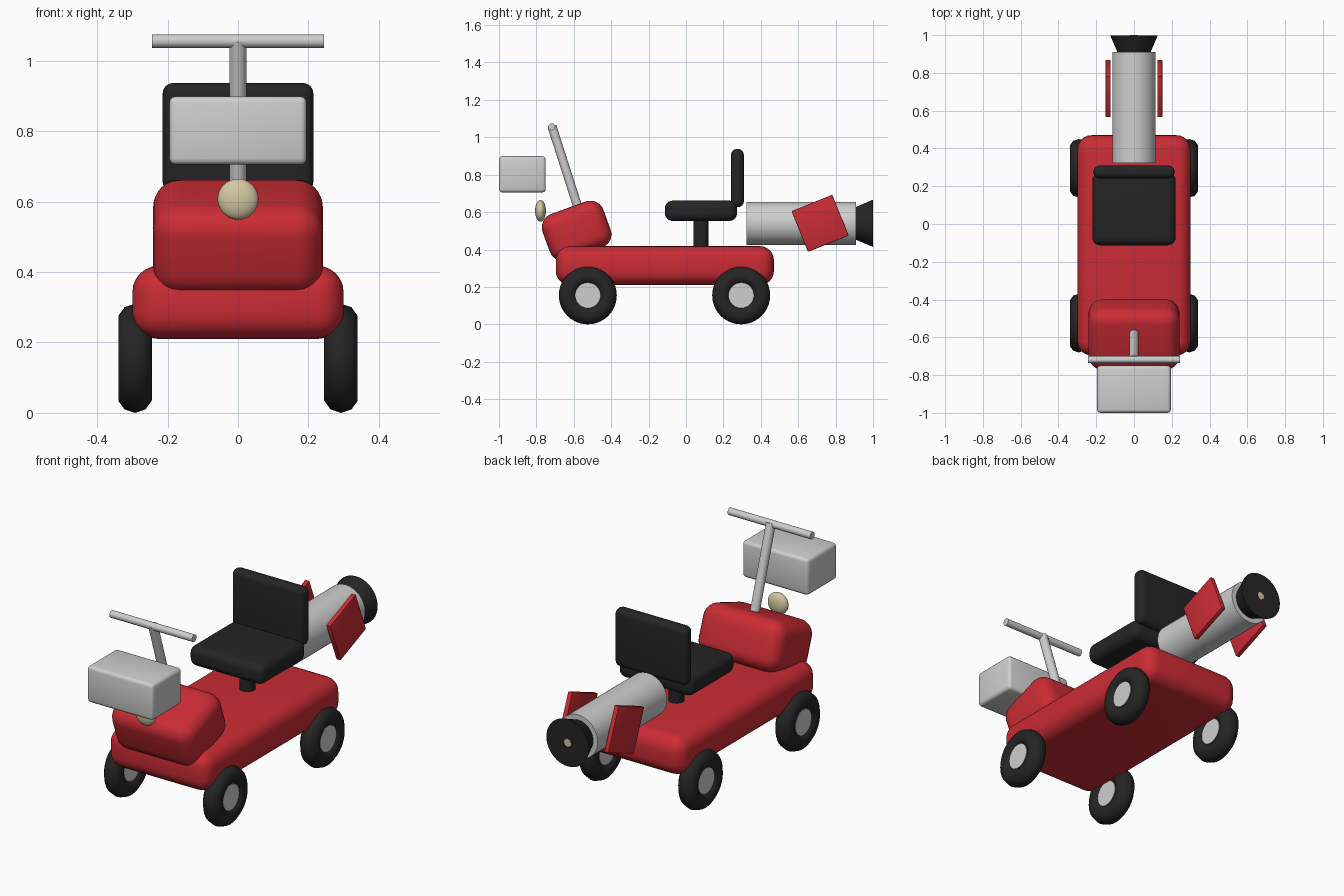
import bpy, math
from mathutils import Vector

if "Cube" in bpy.data.objects:
    bpy.data.objects.remove(bpy.data.objects["Cube"])


def material(name, rgb):
    m = bpy.data.materials.new(name)
    m.diffuse_color = (*rgb, 1)
    m.use_nodes = True
    m.node_tree.nodes["Principled BSDF"].inputs["Base Color"].default_value = m.diffuse_color
    return m


RED = material("red paint", (0.60, 0.025, 0.035))
GREY = material("light grey metal", (0.62, 0.62, 0.62))
BLACK = material("black rubber", (0.018, 0.018, 0.018))
CREAM = material("cream lamp", (0.66, 0.58, 0.36))


def finish(name, mat, angle=40):
    ob = bpy.context.object
    ob.name = name
    ob.data.materials.append(mat)
    bpy.ops.object.shade_smooth_by_angle(angle=math.radians(angle))
    return ob


def rounded_box(name, mat, center, size, radius, tilt=0, segments=6):
    bpy.ops.mesh.primitive_cube_add(size=1, location=center)
    ob = bpy.context.object
    ob.scale = size
    bpy.ops.object.transform_apply(location=False, rotation=False, scale=True)
    bev = ob.modifiers.new("round", 'BEVEL')
    bev.width = radius
    bev.segments = segments
    bpy.ops.object.modifier_apply(modifier="round")
    ob.rotation_euler.x = math.radians(tilt)
    return finish(name, mat)


def rod(name, mat, start, end, r1, r2=None, sides=32):
    start, end = Vector(start), Vector(end)
    axis = end - start
    bpy.ops.mesh.primitive_cone_add(
        vertices=sides, radius1=r1, radius2=r1 if r2 is None else r2,
        depth=axis.length, location=(start + end) / 2,
        rotation=axis.to_track_quat('Z', 'Y').to_euler())
    return finish(name, mat)


def ball(name, mat, center, scale):
    bpy.ops.mesh.primitive_uv_sphere_add(segments=32, ring_count=16, radius=1, location=center)
    bpy.context.object.scale = scale
    return finish(name, mat)


# Body: flat chassis and tilted nose
rounded_box("chassis", RED, (0, -0.113, 0.314), (0.60, 1.166, 0.208), 0.075)
rounded_box("nose", RED, (0, -0.585, 0.50), (0.482, 0.346, 0.262), 0.075, tilt=20)

# Seat
rounded_box("seat_cushion", BLACK, (0, 0.08, 0.607), (0.44, 0.385, 0.108), 0.04)
rounded_box("seat_back", BLACK, (0, 0.275, 0.782), (0.428, 0.068, 0.31), 0.03)
rod("seat_post", BLACK, (0, 0.08, 0.38), (0, 0.08, 0.58), 0.039)

# Steering column, handlebar, front box and headlamp
rod("steering_column", GREY, (0, -0.56, 0.57), (0, -0.717, 1.06), 0.024)
rod("handlebar", GREY, (-0.244, -0.718, 1.056), (0.244, -0.718, 1.056), 0.019)
rounded_box("front_box", GREY, (0, -0.875, 0.802), (0.39, 0.25, 0.194), 0.018, segments=3)
ball("headlamp", CREAM, (0, -0.778, 0.607), (0.058, 0.029, 0.058))

# Rear rocket: tube, flared nozzle and exhaust spot
rod("rocket_tube", GREY, (0, 0.323, 0.54), (0, 0.91, 0.54), 0.115, sides=48)
rod("rocket_nozzle", BLACK, (0, 0.90, 0.54), (0, 0.999, 0.54), 0.084, 0.126, sides=48)
rod("exhaust_spot", CREAM, (0, 0.99, 0.54), (0, 1.0, 0.54), 0.02)

for side, label in ((-1, "left"), (1, "right")):
    # Tilted side fins
    rounded_box(f"fin_{label}", RED, (side * 0.137, 0.717, 0.54),
                (0.026, 0.235, 0.235), 0.005, tilt=22, segments=2)
    # Wheels with hubs showing on both faces
    for y, end in ((-0.525, "front"), (0.295, "rear")):
        x = side * 0.2925
        bpy.ops.mesh.primitive_torus_add(
            location=(x, y, 0.155), rotation=(0, math.pi / 2, 0),
            major_radius=0.105, minor_radius=0.05, major_segments=40, minor_segments=10)
        tyre = bpy.context.object
        # turn the cross-section so a vertex ring lies on the tread
        finish(f"tyre_{end}_{label}", BLACK, 60)
        for v in tyre.data.vertices:
            ring = Vector((v.co.x, v.co.y, 0))
            d = ring.length - 0.105
            a = math.atan2(v.co.z, d)
            k = round(a / (math.pi / 5)) * math.pi / 5
            ring = ring.normalized() * (0.105 + 0.05 * math.cos(k))
            v.co = (ring.x, ring.y, 0.05 * math.sin(k))
        rod(f"hub_{end}_{label}", GREY, (x - 0.035, y, 0.155), (x + 0.035, y, 0.155), 0.068)
